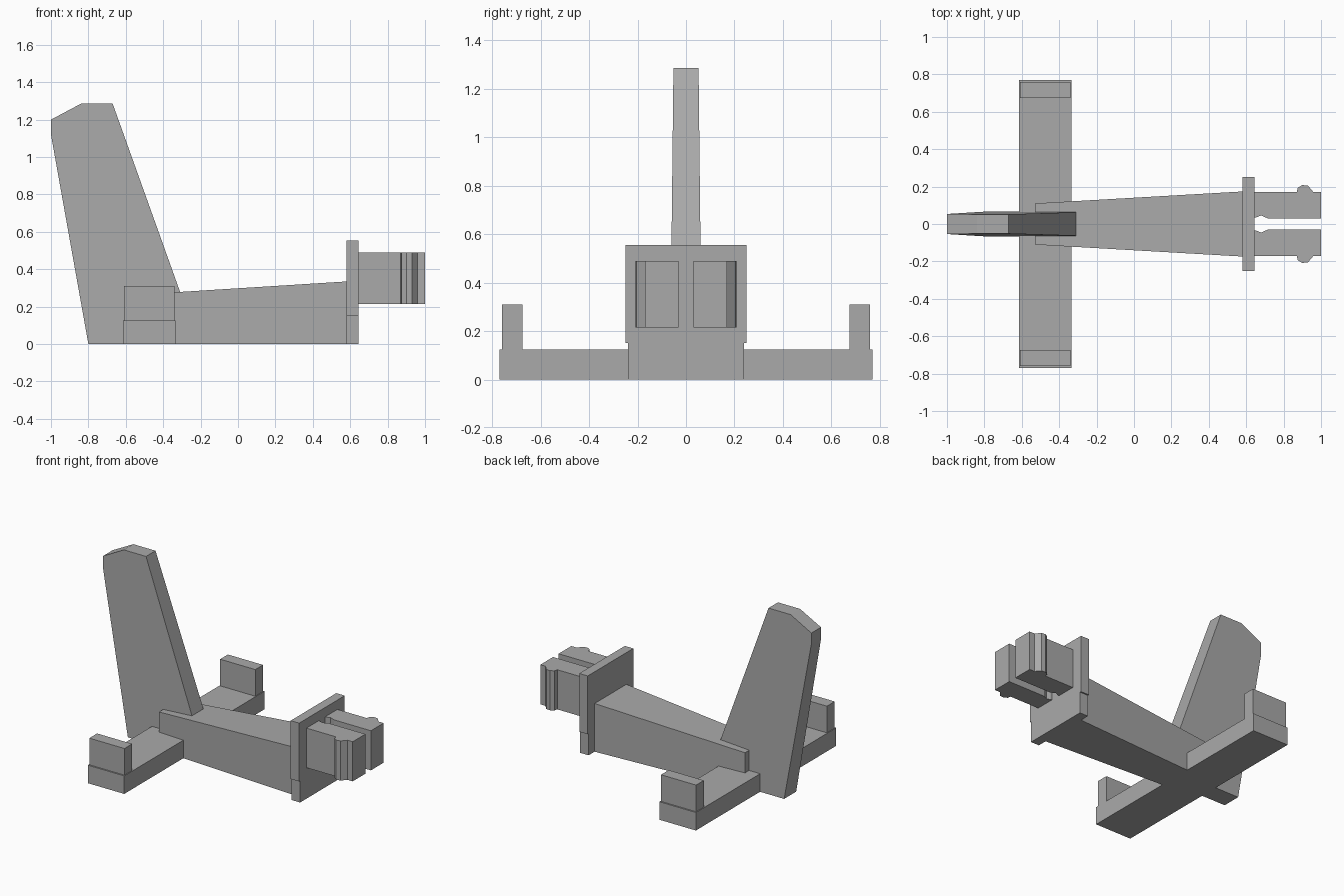
import bpy, bmesh

if "Cube" in bpy.data.objects:
    bpy.data.objects.remove(bpy.data.objects["Cube"], do_unlink=True)

grey = bpy.data.materials.new("plain grey")
grey.use_nodes = True
grey.diffuse_color = (0.4, 0.4, 0.4, 1)
grey.node_tree.nodes["Principled BSDF"].inputs["Base Color"].default_value = (0.4, 0.4, 0.4, 1)


def finish(name, bm):
    bmesh.ops.recalc_face_normals(bm, faces=bm.faces)
    mesh = bpy.data.meshes.new(name)
    bm.to_mesh(mesh)
    bm.free()
    mesh.materials.append(grey)
    obj = bpy.data.objects.new(name, mesh)
    bpy.context.collection.objects.link(obj)
    return obj


def box(name, x, y, z):
    bm = bmesh.new()
    bmesh.ops.create_cube(bm, size=1)
    for v in bm.verts:
        for i, (lo, hi) in enumerate((x, y, z)):
            v.co[i] = hi if v.co[i] > 0 else lo
    return finish(name, bm)


def prism(bm, start, end):
    """Join two matching outlines into a closed solid."""
    a = [bm.verts.new(p) for p in start]
    b = [bm.verts.new(p) for p in end]
    bm.faces.new(a)
    bm.faces.new(b)
    n = len(a)
    for i in range(n):
        j = (i + 1) % n
        bm.faces.new((a[i], a[j], b[j], b[i]))


# Cross bar with an upright block at each end
box("cross_bar", (-0.615, -0.335), (-0.77, 0.77), (0, 0.125))
for side, s in (("left", 1), ("right", -1)):
    box(side + "_end_block", (-0.61, -0.34), sorted((0.675 * s, 0.76 * s)), (0.12, 0.31))


# Tapered beam, widening and rising towards the mounting plate
def beam_section(x, half, top):
    return [(x, -half, 0), (x, half, 0), (x, half, top), (x, -half, top)]


bm = bmesh.new()
prism(bm, beam_section(-0.53, 0.11, 0.265), beam_section(0.6, 0.175, 0.336))
finish("tapered_beam", bm)

# Mounting plate and its narrower foot
box("mounting_plate", (0.58, 0.645), (-0.25, 0.25), (0.15, 0.555))
box("plate_foot", (0.58, 0.645), (-0.24, 0.24), (0, 0.15))

# Leaning fin, thinner towards the top
fin_outline = [(-0.8, 0), (-0.31, 0), (-0.31, 0.28), (-0.67, 1.285),
               (-0.84, 1.285), (-1, 1.2), (-1, 1.12)]
bm = bmesh.new()
sides = [[(x, s * (0.066 - 0.011 * z), z) for x, z in fin_outline] for s in (-1, 1)]
prism(bm, *sides)
finish("leaning_fin", bm)

# Pair of clip prongs with an outer ridge, inner notch and chamfered tip
prong_outline = [(0.64, 0.035), (0.655, 0.036), (0.68, 0.046), (0.715, 0.03),
                 (0.985, 0.03), (0.985, 0.17), (0.96, 0.17), (0.93, 0.205),
                 (0.9, 0.208), (0.875, 0.193), (0.87, 0.17), (0.64, 0.17)]
for side, s in (("left", 1), ("right", -1)):
    bm = bmesh.new()
    prism(bm, *[[(x, s * y, z) for x, y in prong_outline] for z in (0.215, 0.49)])
    tip = [f for f in bm.faces if all(v.co.x > 0.98 for v in f.verts)]
    bmesh.ops.inset_region(bm, faces=tip, thickness=0.018)
    for v in tip[0].verts:
        v.co.x = 1.0
    finish(side + "_clip_prong", bm)
